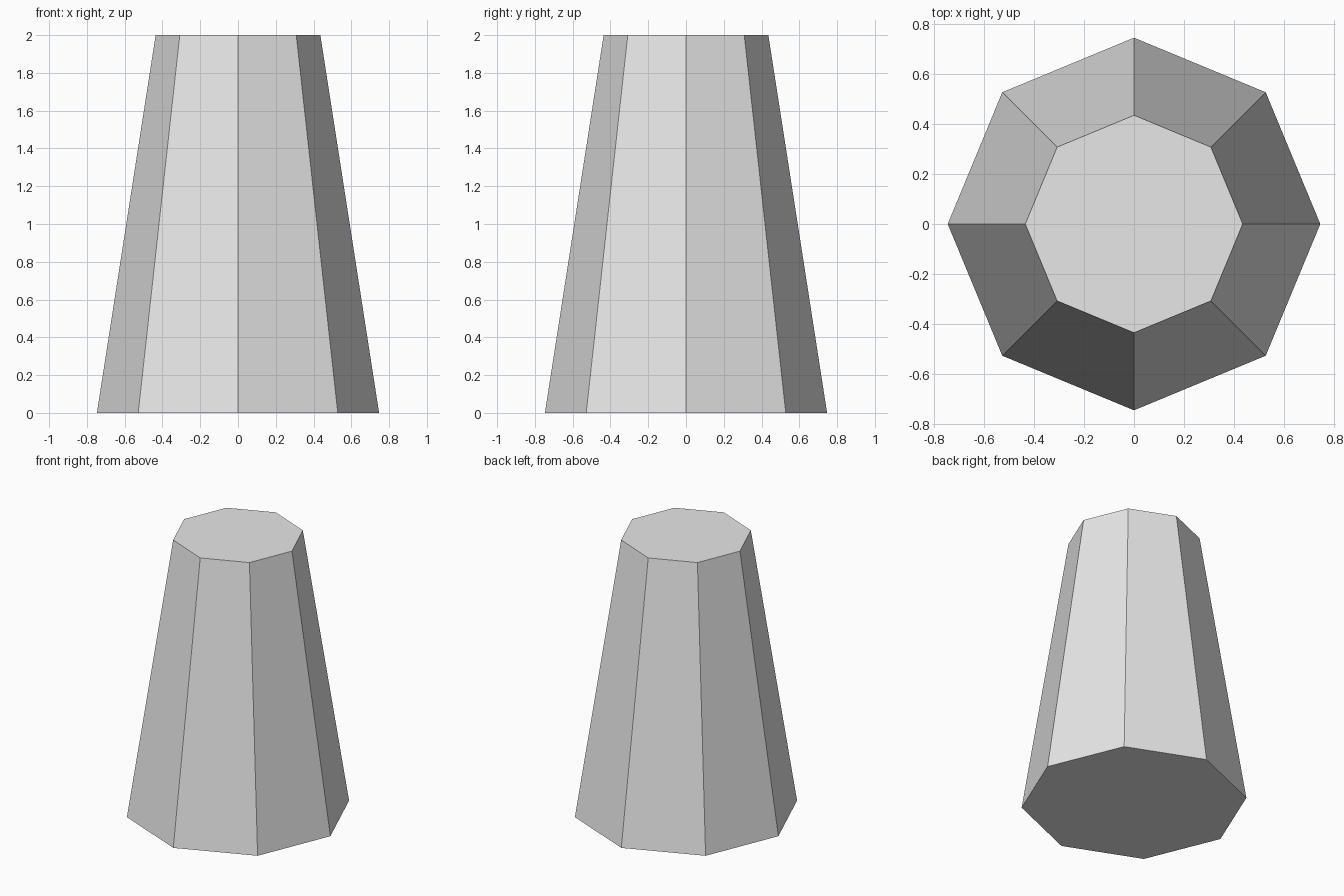
import bpy

# Remove the default cube
cube = bpy.data.objects.get("Cube")
if cube:
    bpy.data.objects.remove(cube, do_unlink=True)

# Plain grey material
grey = bpy.data.materials.new("light_grey")
grey.use_nodes = True
colour = (0.8, 0.8, 0.8, 1.0)
grey.diffuse_color = colour
grey.node_tree.nodes["Principled BSDF"].inputs["Base Color"].default_value = colour

# Eight-sided tapered block, corners on the axes, flat caps at both ends
bpy.ops.mesh.primitive_cone_add(
    vertices=8, radius1=0.747, radius2=0.436, depth=2.0,
    end_fill_type='NGON', location=(0, 0, 1))
block = bpy.context.object
block.name = "tapered_block"
block.data.materials.append(grey)
bpy.ops.object.shade_flat()
